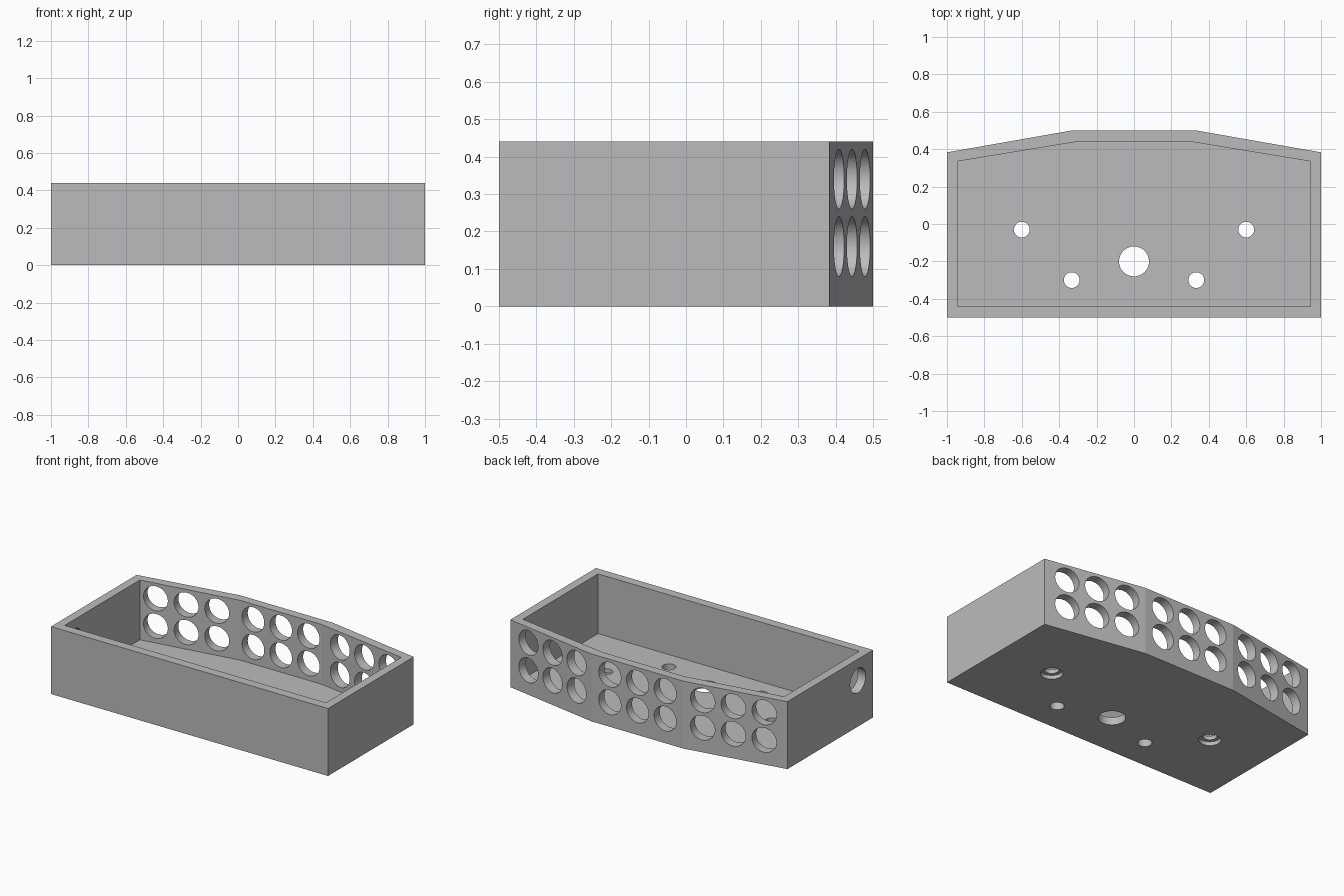
import bpy, bmesh, math
from mathutils import Matrix, Vector

cube = bpy.data.objects.get("Cube")
if cube:
    bpy.data.objects.remove(cube, do_unlink=True)

HEIGHT, FLOOR = 0.44, 0.05
HOLE_R, SCREW_R, BORE_R = 0.08, 0.042, 0.065

grey = bpy.data.materials.new("plain_grey")
grey.use_nodes = True
grey.diffuse_color = (0.5, 0.5, 0.5, 1)
grey.node_tree.nodes["Principled BSDF"].inputs["Base Color"].default_value = (0.5, 0.5, 0.5, 1)


def make_object(name, bm):
    bmesh.ops.recalc_face_normals(bm, faces=bm.faces)
    mesh = bpy.data.meshes.new(name)
    bm.to_mesh(mesh)
    bm.free()
    mesh.materials.append(grey)
    obj = bpy.data.objects.new(name, mesh)
    bpy.context.collection.objects.link(obj)
    return obj


def prism(name, half_outline, z0, z1):
    """Extrude an outline that is mirrored across x = 0."""
    outline = half_outline + [(-x, y) for x, y in reversed(half_outline)]
    bm = bmesh.new()
    face = bm.faces.new([bm.verts.new((x, y, z0)) for x, y in outline])
    ext = bmesh.ops.extrude_face_region(bm, geom=[face])
    verts = [g for g in ext["geom"] if isinstance(g, bmesh.types.BMVert)]
    bmesh.ops.translate(bm, verts=verts, vec=(0, 0, z1 - z0))
    return make_object(name, bm)


def drill(name, centre, axis, radius, depth):
    """Cylinder cutter centred on a point and aligned with an axis."""
    turn = Vector(axis).to_track_quat("Z", "Y").to_matrix().to_4x4()
    bm = bmesh.new()
    bmesh.ops.create_cone(bm, cap_ends=True, segments=48, radius1=radius, radius2=radius,
                          depth=depth, matrix=Matrix.Translation(centre) @ turn)
    return make_object(name, bm)


def cut(target, cutter):
    cutter.hide_render = True
    mod = target.modifiers.new("cut", "BOOLEAN")
    mod.operation = "DIFFERENCE"
    mod.solver = "EXACT"
    mod.object = cutter
    bpy.context.view_layer.objects.active = target
    bpy.ops.object.modifier_apply(modifier=mod.name)
    bpy.data.objects.remove(cutter, do_unlink=True)


# Open tray with a three-facet back wall
tray = prism("tray", [(1, -0.5), (1, 0.383), (0.333, 0.5)], 0, HEIGHT)
cut(tray, prism("cavity", [(0.943, -0.44), (0.943, 0.335), (0.292, 0.442)], FLOOR, HEIGHT + 0.1))

# Two rows of round holes on each back facet
slope = math.atan2(0.117, 0.667)
for z in (0.16, 0.34):
    for step in (-1, 0, 1):
        cut(tray, drill("back_hole", (0.2 * step, 0.47, z), (0, 1, 0), HOLE_R, 0.2))
        for side in (-1, 1):
            x = 0.653 + 0.198 * step
            y = 0.5 - (x - 0.333) * math.tan(slope)
            normal = Vector((side * math.sin(slope), math.cos(slope), 0))
            centre = Vector((side * x, y, z)) - normal * 0.03
            cut(tray, drill("back_hole", centre, normal, HOLE_R, 0.16))

# Cable hole in one end wall
cut(tray, drill("cable_hole", (-0.97, -0.344, 0.30), (1, 0, 0), HOLE_R, 0.2))

# Floor holes; the outer pair is recessed from below
cut(tray, drill("centre_hole", (0, -0.2, 0), (0, 0, 1), HOLE_R, 0.2))
for side in (-1, 1):
    cut(tray, drill("inner_screw_hole", (side * 0.333, -0.3, 0), (0, 0, 1), SCREW_R, 0.2))
    cut(tray, drill("outer_screw_hole", (side * 0.6, -0.03, 0), (0, 0, 1), SCREW_R, 0.2))
    cut(tray, drill("screw_recess", (side * 0.6, -0.03, 0), (0, 0, 1), BORE_R, 0.05))

# Smooth hole walls, crisp edges and facets
bpy.ops.object.select_all(action="DESELECT")
tray.select_set(True)
bpy.context.view_layer.objects.active = tray
bpy.ops.object.shade_smooth_by_angle(angle=math.radians(8.5))
